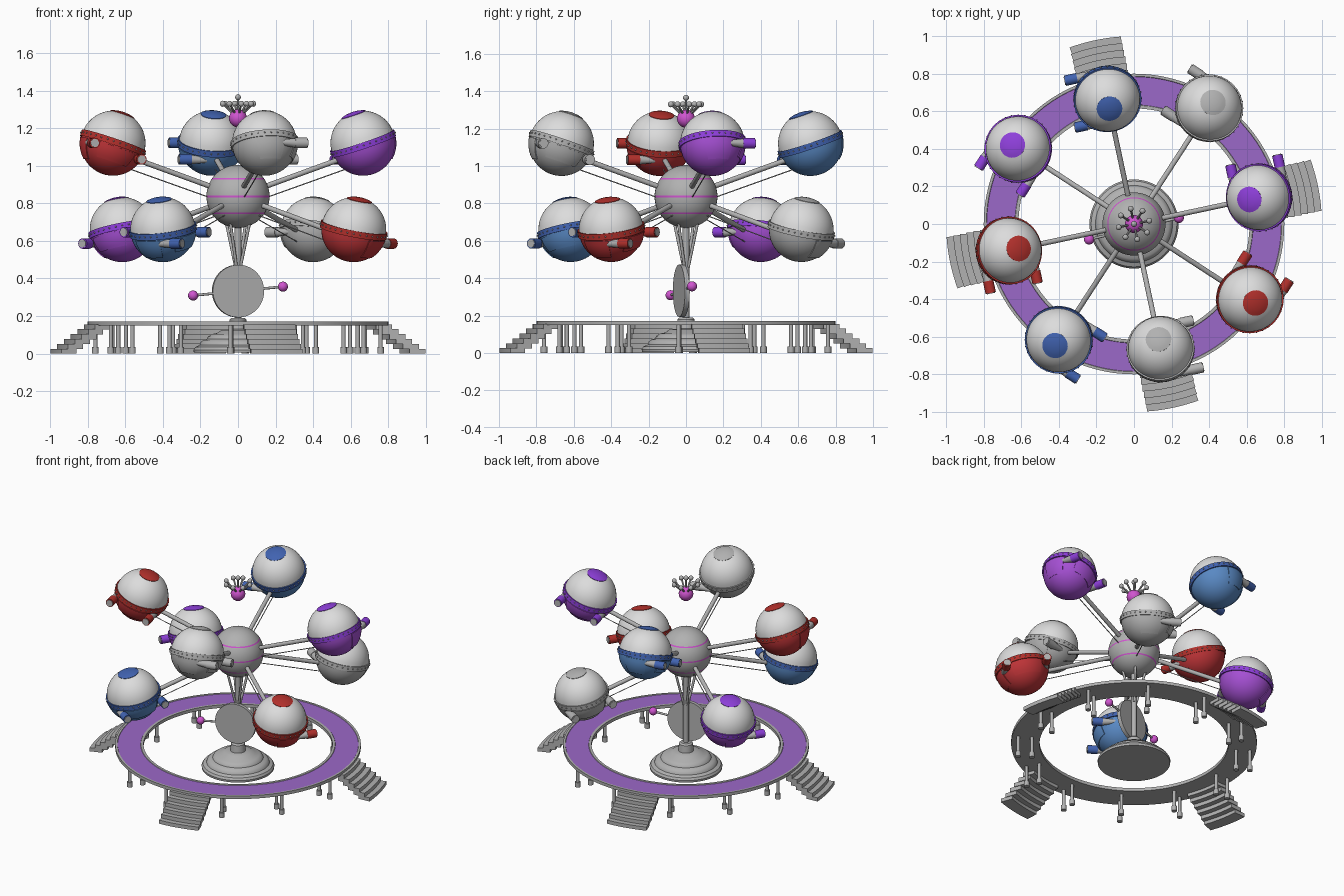
import bpy, bmesh
from math import sin, cos, asin, pi, radians
from mathutils import Matrix, Vector

if "Cube" in bpy.data.objects:
    bpy.data.objects.remove(bpy.data.objects["Cube"])


def material(name, r, g, b):
    m = bpy.data.materials.new(name)
    m.use_nodes = True
    m.diffuse_color = (r, g, b, 1)
    m.node_tree.nodes["Principled BSDF"].inputs["Base Color"].default_value = (r, g, b, 1)
    return m


grey = material("grey metal", .44, .44, .44)
white = material("pale shell", .72, .72, .72)
magenta = material("magenta", .63, .09, .63)
violet = material("violet deck", .33, .14, .58)
red = material("red", .45, .03, .025)
red_low = material("red hull", .53, .035, .04)
blue = material("blue", .053, .125, .44)
blue_low = material("blue hull", .1, .25, .55)
purple = material("purple", .27, .05, .7)
purple_low = material("purple hull", .38, .08, .66)


def finish(name, bm, mats, matrix=Matrix(), angle=35):
    bmesh.ops.recalc_face_normals(bm, faces=bm.faces[:])
    mesh = bpy.data.meshes.new(name)
    bm.to_mesh(mesh)
    bm.free()
    for m in mats:
        mesh.materials.append(m)
    mesh.shade_smooth()
    mesh.set_sharp_from_angle(angle=radians(angle))
    ob = bpy.data.objects.new(name, mesh)
    ob.matrix_world = matrix
    bpy.context.collection.objects.link(ob)
    return ob


def lathe(name, profile, mats, slots=None, matrix=Matrix(), seg=48, arc=None, closed=False):
    """Turn a profile of (radius, height) about z; arc = (start, end) makes a sector."""
    bm = bmesh.new()
    a0, a1 = arc or (0, 2 * pi)
    count = seg + 1 if arc else seg
    cols = []
    for i in range(count):
        a = a0 + (a1 - a0) * i / seg
        cols.append([bm.verts.new((r * cos(a), r * sin(a), z)) for r, z in profile])
    n = len(profile)
    for i in range(seg):
        p, q = cols[i], cols[(i + 1) % count]
        for j in range(n if closed else n - 1):
            k = (j + 1) % n
            f = bm.faces.new((p[j], q[j], q[k], p[k]))
            f.material_index = slots[j] if slots else 0
    if arc and closed:
        bm.faces.new(cols[0])
        bm.faces.new(cols[-1])
    bmesh.ops.remove_doubles(bm, verts=bm.verts[:], dist=1e-5)
    return finish(name, bm, mats, matrix)


def rod(name, a, b, r1, mat, r2=None, matrix=Matrix(), seg=14):
    a, b = Vector(a), Vector(b)
    d = b - a
    m = Matrix.Translation((a + b) / 2) @ d.to_track_quat('Z', 'Y').to_matrix().to_4x4()
    bm = bmesh.new()
    bmesh.ops.create_cone(bm, cap_ends=True, segments=seg, radius1=r1,
                          radius2=r1 if r2 is None else r2, depth=d.length, matrix=m)
    return finish(name, bm, [mat], matrix)


def bead(name, points, r, mat, matrix=Matrix(), seg=14):
    bm = bmesh.new()
    for p in points:
        bmesh.ops.create_uvsphere(bm, u_segments=seg, v_segments=max(4, seg // 2),
                                  radius=r, matrix=Matrix.Translation(p))
    return finish(name, bm, [mat], matrix, 60)


def polar(r, a, z):
    return Vector((r * cos(a), r * sin(a), z))


def rz(a):
    return Matrix.Rotation(a, 4, 'Z')


TURN = radians(12)

# Ring platform with violet deck
lathe("platform", [(.615, .15), (.8, .15), (.8, .172), (.786, .172), (.784, .169),
                   (.634, .169), (.632, .172), (.615, .172)],
      [grey, violet], [0, 0, 0, 0, 1, 0, 0, 0], seg=96, closed=True)

# Four curved staircases
for k in range(4):
    a = TURN + k * pi / 2
    for i in range(6):
        ro = 1 - i * .036
        ri, z = ro - .085, .026 * (i + 1)
        half = asin(.14 / ro)
        lathe("stair_step", [(ri, z - .028 if i else 0), (ro, z - .028 if i else 0), (ro, z), (ri, z)],
              [grey], seg=10, arc=(a - half, a + half), closed=True)

# Platform legs in radial pairs
for k in range(12):
    a = radians(27 + 30 * k)
    for r in (.67, .76):
        rod("leg", polar(r, a, 0), polar(r, a, .152), .011, grey)
        rod("leg_foot", polar(r, a, 0), polar(r, a, .035), .018, grey)

# Stepped pedestal and column
lathe("pedestal", [(0, .005), (.235, .005), (.237, .02), (.228, .035), (.205, .045), (.2, .06),
                   (.185, .072), (.165, .078), (.16, .09), (.14, .104), (.11, .11), (.09, .125),
                   (.05, .13), (.045, .18), (.035, .19), (0, .19)], [grey], seg=64)
rod("column", (0, 0, .18), (0, 0, .72), .018, grey)
for k in range(4):
    a = TURN + pi / 4 + k * pi / 2
    rod("column_strut", polar(.015, a, .46), polar(.075, a, .7), .008, grey)

# Round sign plate with a crossbar and end knobs
plate = Matrix.Translation((0, -.025, .333)) @ rz(radians(13.5)) @ Matrix.Rotation(radians(-5.5), 4, 'Y')
rod("sign_plate", (0, -.013, 0), (0, .013, 0), .14, grey, matrix=plate, seg=48)
rod("sign_bar", (-.245, 0, 0), (.245, 0, 0), .007, grey, matrix=plate)
bead("sign_knobs", [(-.247, 0, 0), (.247, 0, 0)], .027, magenta, plate, 20)

# Central hub with magenta stripes
HUB_Z, HUB_R = .837, .168
stripes = [-32, 0, 34]
cuts = sorted([-90 + 6 * i for i in range(31)] + [s + d for s in stripes for d in (-1.6, 1.6)])
lathe("hub", [(HUB_R * cos(radians(e)), HUB_R * sin(radians(e))) for e in cuts], [grey, magenta],
      [int(any(abs((e + f) / 2 - s) < 1.6 for s in stripes)) for e, f in zip(cuts, cuts[1:])],
      Matrix.Translation((0, 0, HUB_Z)), 64)

# Starburst finial
top = Vector((0, 0, 1.253))
bead("finial_core", [top], .048, magenta, seg=24)
tips = [top + Vector((0, 0, .112))]
tips += [top + polar(.083, TURN + k * pi / 4, .077) for k in range(8)]
for t in tips:
    rod("finial_spike", top, t, .006, grey, seg=8)
bead("finial_tips", tips, .016, grey)

# Pod shell profile: elevation, radius, colour slot of the zone above it
R = .173
zones = [(-90 + 6 * i, R, 0) for i in range(14)] + [(-6, R, 1), (-6, .181, 1), (5, .181, 1), (5, R, 2)]
zones += [(12 + 7 * i, R, 2) for i in range(8)] + [(67, R, 1), (67.2, R + .003, 1)]
zones += [(73, R + .003, 1), (79, R + .003, 1), (90, R + .003, 1)]
shell = [(r * cos(radians(e)), r * sin(radians(e))) for e, r, _ in zones]
shell_slots = [s for _, _, s in zones[:-1]]


def panel(name, az, half, lo, hi, mat, m):
    steps = [lo + (hi - lo) * i / 5 for i in range(6)]
    pts = [(.178 * cos(radians(e)), .178 * sin(radians(e))) for e in steps]
    pts += [(.165 * cos(radians(e)), .165 * sin(radians(e))) for e in reversed(steps)]
    lathe(name, pts, [mat], matrix=m, seg=12, closed=True,
          arc=(radians(az - half), radians(az + half)))


def pod(index, trim, hull):
    a = TURN + index * pi / 4
    high = index % 2 == 0
    tilt = radians(19 if high else -13)
    centre = polar(.68, a, 1.12) if high else polar(.735, a, .66)
    m = Matrix.Translation(centre) @ rz(a) @ Matrix.Rotation(-tilt, 4, 'Y')
    # shell, rivets and hull panels
    lathe("pod_shell", shell, [hull, trim, white], shell_slots, m)
    bead("pod_rivets", [polar(.181, k * pi / 16, 0) for k in range(32)], .0045, grey, m, 6)
    panel("side_panel", 90, 36, -36, -8, hull, m)
    panel("outer_panel", 0, 26, -46, -8, hull, m)
    # pair of thrusters
    for x in (-.135, .135):
        rod("thruster_cone", (x * 1.08, .04, -.045), (x, .14, -.045), .012, grey, .026, m)
        rod("thruster_collar", (x, .135, -.045), (x, .2, -.045), .028, trim, None, m, 20)
        rod("thruster_end", (x, .198, -.045), (x, .204, -.045), .022, grey, None, m, 20)
    # arm and thin cable below it
    end = m @ Vector((-.14, 0, -.04))
    rod("arm", (0, 0, HUB_Z), end, .014, grey)
    rod("arm_cable", (0, 0, HUB_Z - .06), m @ Vector((-.12, 0, -.1)), .003, grey, seg=6)


pairs = [(purple, purple_low), (grey, grey), (blue, blue_low), (purple, purple_low),
         (red, red_low), (blue, blue_low), (grey, grey), (red, red_low)]
for i, (trim, hull) in enumerate(pairs):
    pod(i, trim, hull)
